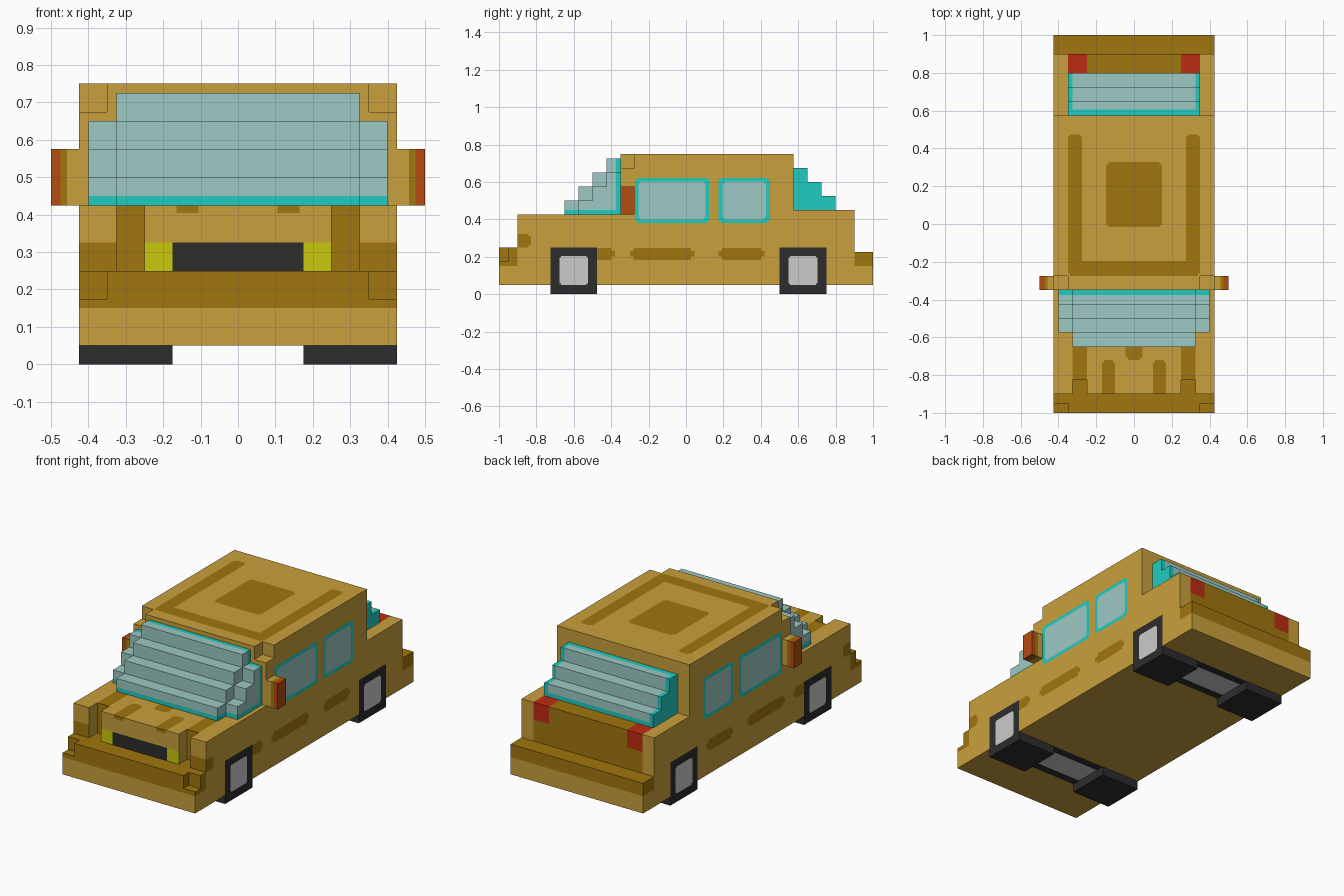
import bpy, bmesh, math

if "Cube" in bpy.data.objects:
    bpy.data.objects.remove(bpy.data.objects["Cube"])

# ---------- colours ----------
def lin(c):
    c /= 255
    return c / 12.92 if c <= 0.04045 else ((c + 0.055) / 1.055) ** 2.4

PALETTE = {"tan": (201, 160, 60), "brown": (160, 118, 14), "glass": (157, 201, 196),
           "cyan": (33, 204, 193), "orange": (180, 76, 16), "red": (190, 43, 18),
           "yellow": (201, 201, 14), "black": (44, 44, 44), "grey": (203, 203, 203)}
MATS = {}
for key, rgb in PALETTE.items():
    MATS[key] = bpy.data.materials.new(key)
    MATS[key].diffuse_color = (*[lin(c) for c in rgb], 1)

# ---------- block builder ----------
# A box is ((x0, x1), (y0, y1), (z0, z1)); x is measured as |x|, so all is mirrored.
EPS = 1e-4

def inside(p, box):
    q = (abs(p[0]), p[1], p[2])
    return all(lo - EPS <= v <= hi + EPS for v, (lo, hi) in zip(q, box))

def rounded(mat, box, r=0.012):
    """Flat paint patch with nicked corners: a cross of two boxes."""
    axes = [a for a in range(3) if box[a][0] != box[a][1]]
    out = []
    for a in axes:
        b = list(box)
        b[a] = (b[a][0] + r, b[a][1] - r)
        out.append((mat, tuple(b)))
    return out

def blocks(name, base, solids, holes=(), paint=()):
    """Outer skin of solids minus holes; later paint boxes win."""
    cuts = [set(), set(), set()]
    for b in list(solids) + list(holes) + [p[1] for p in paint]:
        for a in range(3):
            for v in b[a]:
                cuts[a].add(round(v, 4) + 0.0)
                if a == 0:
                    cuts[a].add(round(-v, 4) + 0.0)
    g = [sorted(c) for c in cuts]
    n = [len(c) - 1 for c in g]
    full = set()
    for i in range(n[0]):
        for j in range(n[1]):
            for k in range(n[2]):
                c = [(g[a][t] + g[a][t + 1]) / 2 for a, t in enumerate((i, j, k))]
                if any(inside(c, b) for b in solids) and not any(inside(c, b) for b in holes):
                    full.add((i, j, k))
    names = [base] + sorted({p[0] for p in paint} - {base})
    bm = bmesh.new()
    verts = {}
    def vert(idx):
        if idx not in verts:
            verts[idx] = bm.verts.new([g[a][idx[a]] for a in range(3)])
        return verts[idx]
    for cell in full:
        for a in range(3):
            for s in (0, 1):
                nb = list(cell)
                nb[a] += 1 if s else -1
                if tuple(nb) in full:
                    continue
                u, w = (a + 1) % 3, (a + 2) % 3
                loop = []
                for du, dw in ((0, 0), (1, 0), (1, 1), (0, 1)):
                    q = list(cell)
                    q[a] += s
                    q[u] += du
                    q[w] += dw
                    loop.append(vert(tuple(q)))
                f = bm.faces.new(loop if s else loop[::-1])
                mid = f.calc_center_median()
                for mat, box in paint:
                    if inside(mid, box):
                        f.material_index = names.index(mat)
    bmesh.ops.dissolve_limit(bm, angle_limit=math.radians(1), verts=bm.verts[:],
                             edges=bm.edges[:], delimit={'MATERIAL'})
    me = bpy.data.meshes.new(name)
    bm.to_mesh(me)
    bm.free()
    for m in names:
        me.materials.append(MATS[m])
    ob = bpy.data.objects.new(name, me)
    bpy.context.collection.objects.link(ob)
    return ob

# ---------- body ----------
W = 0.425
SIDE = (W, W)
AXLES = {"front": -0.6, "rear": 0.625}

solids = [((0, W), (y0, y1), (0.05, z)) for y0, y1, z in
          ((-1, -0.9, 0.25), (-0.9, -0.35, 0.425), (-0.35, 0.575, 0.75),
           (0.575, 0.9, 0.45), (0.9, 1, 0.225))]
holes = [((0.35, W), (-1, -0.95), (0.175, 0.25)),           # bumper corners
         ((0.25, 0.325), (-0.9, -0.825), (0.25, 0.425)),    # slots beside hood
         ((0.35, W), (-0.35, -0.275), (0.675, 0.75))]       # roof corners
holes += [((0.175, W), (c - 0.125, c + 0.125), (0.05, 0.25)) for c in AXLES.values()]

paint = []
# bumpers
paint += [("brown", ((0, W), (-1, -0.9), (0.15, 0.25))),
          ("brown", ((0, W), (0.9, 1), (0.15, 0.225)))]
# nose: fender feet, slots, grille, headlights
paint += [("tan", ((0, 0.25), (-0.9, -0.9), (0.25, 0.425))),
          ("brown", ((0.325, W), (-0.9, -0.9), (0.25, 0.325))),
          ("brown", ((0.25, 0.325), (-0.825, -0.825), (0.25, 0.425))),
          ("brown", ((0.25, 0.325), (-0.9, -0.825), (0.25, 0.25))),
          ("yellow", ((0.175, 0.25), (-0.9, -0.9), (0.25, 0.325))),
          ("black", ((0, 0.175), (-0.9, -0.9), (0.25, 0.325))),
          ("brown", ((0.105, 0.165), (-0.9, -0.9), (0.405, 0.425)))]
# hood stripes
HOOD = (0.425, 0.425)
paint += [("brown", ((0.25, 0.325), (-0.825, -0.65), HOOD))]
paint += rounded("brown", ((0.1, 0.17), (-0.92, -0.72), HOOD))
paint += rounded("brown", ((-0.045, 0.045), (-0.72, -0.63), HOOD))
# roof frame and centre panel
ROOF = (0.75, 0.75)
paint += rounded("brown", ((0.275, 0.35), (-0.275, 0.475), ROOF))
paint += [("brown", ((0, 0.338), (-0.275, -0.195), ROOF))]
paint += rounded("brown", ((-0.148, 0.148), (-0.016, 0.328), ROOF))
# tail panel and lights
paint += [("brown", ((0, 0.35), (0.9, 0.9), (0.225, 0.45))),
          ("brown", ((0, 0.35), (0.8, 0.9), (0.45, 0.45))),
          ("red", ((0.25, 0.35), (0.9, 0.9), (0.35, 0.45))),
          ("red", ((0.25, 0.35), (0.8, 0.9), (0.45, 0.45)))]
# side trim
for y0, y1 in ((-0.5, -0.38), (-0.3, 0.045), (0.175, 0.42)):
    paint += rounded("brown", (SIDE, (y0, y1), (0.183, 0.248)), 0.018)
paint += rounded("brown", (SIDE, (-0.92, -0.83), (0.25, 0.322)))
# side windows: frame then glass
for y0, y1 in ((-0.273, 0.123), (0.175, 0.448)):
    paint += rounded("cyan", (SIDE, (y0, y1), (0.38, 0.622)), 0.01)
    paint += rounded("glass", (SIDE, (y0 + 0.02, y1 - 0.02), (0.4, 0.602)), 0.01)
# axles painted underneath
for c in AXLES.values():
    paint += [("black", ((0, 0.175), (c - 0.125, c + 0.125), (0.05, 0.05))),
              ("grey", ((0, 0.175), (c - 0.075, c + 0.075), (0.05, 0.05)))]
blocks("car_body", "tan", solids, holes, paint)

# ---------- wheels ----------
for end, c in AXLES.items():
    blocks(end + "_wheels", "black",
           [((0.175, W), (c - 0.125, c + 0.125), (0, 0.25))], (),
           rounded("grey", (SIDE, (c - 0.077, c + 0.077), (0.048, 0.205)), 0.008))

# ---------- stepped windscreen, outer columns one step lower ----------
S = 0.075
steps = [((0, 0.325), (-0.65 + S * i, -0.35), (0.425, 0.5 + S * i)) for i in range(4)]
steps += [((0.325, 0.4), (-0.575 + S * i, -0.35), (0.425, 0.5 + S * i)) for i in range(3)]
blocks("windscreen", "glass", steps, (),
       [("cyan", ((0, 0.4), (-0.375, -0.35), (0.425, 0.725))),
        ("cyan", ((0, 0.4), (-0.65, -0.35), (0.425, 0.45)))])

# ---------- stepped rear window ----------
steps = [((0, 0.35), (0.575, 0.8 - S * i), (0.45, 0.525 + S * i)) for i in range(3)]
blocks("rear_window", "glass", steps, (),
       [("cyan", ((0.325, 0.35), (0.575, 0.8), (0.45, 0.675))),
        ("cyan", ((0, 0.35), (0.575, 0.605), (0.45, 0.675))),
        ("cyan", ((0, 0.35), (0.575, 0.8), (0.45, 0.475)))])

# ---------- side mirrors ----------
MY, MZ = (-0.35, -0.275), (0.425, 0.575)
blocks("side_mirrors", "tan", [((W, 0.5), MY, MZ)], (),
       [("brown", ((0.457, 0.475), MY, MZ)), ("orange", ((0.475, 0.5), MY, MZ))])

for m in bpy.data.materials:
    if m.users and not m.is_grease_pencil:
        m.use_nodes = True
        m.node_tree.nodes["Principled BSDF"].inputs["Base Color"].default_value = m.diffuse_color
